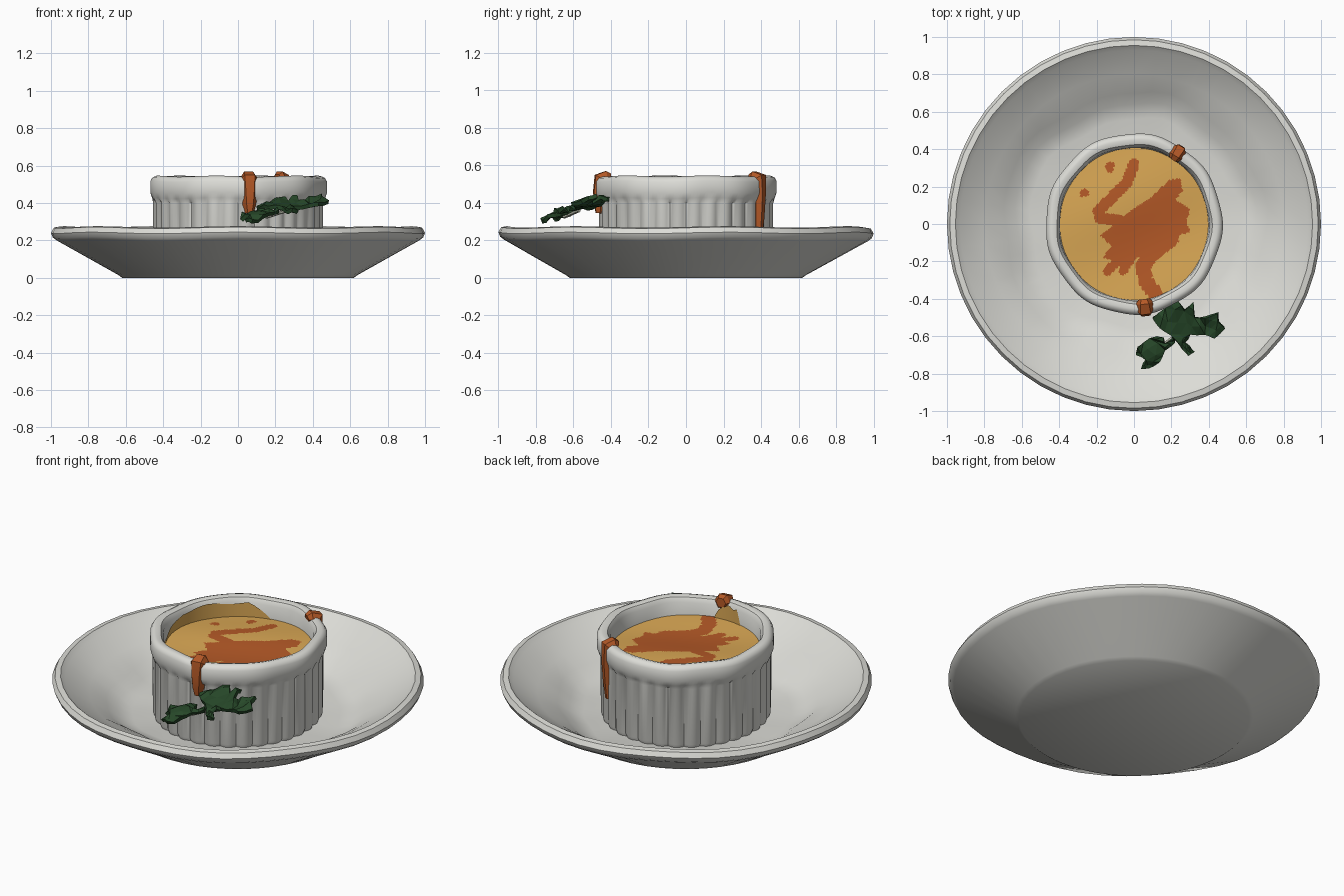
import bpy, bmesh, math, random
from math import sin, cos, pi, radians
from mathutils import Vector
from mathutils.geometry import intersect_point_line

random.seed(4)
cube = bpy.data.objects.get("Cube")
if cube:
    bpy.data.objects.remove(cube, do_unlink=True)


def material(name, r, g, b):
    m = bpy.data.materials.new(name)
    m.use_nodes = True
    m.diffuse_color = (r, g, b, 1)
    node = next(n for n in m.node_tree.nodes if n.type == 'BSDF_PRINCIPLED')
    node.inputs["Base Color"].default_value = (r, g, b, 1)
    node.inputs["Roughness"].default_value = 0.6
    return m


WHITE = material("white ceramic", .72, .72, .68)
GOLD = material("golden custard", .70, .39, .09)
SAUCE = material("caramel sauce", .46, .1, .02)
GREEN = material("herb green", .02, .065, .022)
STEM = material("pale stem", .5, .52, .42)


def finish(bm, name, mats, angle=40):
    """Turn a bmesh into a shaded object."""
    bmesh.ops.recalc_face_normals(bm, faces=bm.faces)
    mesh = bpy.data.meshes.new(name)
    bm.to_mesh(mesh)
    bm.free()
    obj = bpy.data.objects.new(name, mesh)
    bpy.context.collection.objects.link(obj)
    for m in mats:
        mesh.materials.append(m)
    if angle:
        bpy.ops.object.select_all(action='DESELECT')
        obj.select_set(True)
        bpy.context.view_layer.objects.active = obj
        bpy.ops.object.shade_smooth_by_angle(angle=radians(angle))
    return obj


def revolve(profile, segments, shape):
    """Spin (r, z) points; shape(r, z, angle) returns the adjusted r, z."""
    bm = bmesh.new()
    rings = []
    for r, z in profile:
        if r == 0:
            rings.append([bm.verts.new((0, 0, z))] * segments)
            continue
        ring = []
        for i in range(segments):
            a = 2 * pi * i / segments
            rr, zz = shape(r, z, a)
            ring.append(bm.verts.new((rr * cos(a), rr * sin(a), zz)))
        rings.append(ring)
    for low, high in zip(rings, rings[1:]):
        for i in range(segments):
            j = (i + 1) % segments
            corners = dict.fromkeys((low[i], low[j], high[j], high[i]))
            bm.faces.new(list(corners))
    return bm


# Plate: wide sloping rim, slightly uneven like hand-thrown ceramic
def plate_shape(r, z, a):
    if .5 < r < .8 and z > .04:
        r += .015 * sin(5 * a + 1) + .008 * sin(11 * a)
    elif r > .9:
        z += .004 * sin(7 * a)
    return r, z


plate_profile = [(0, 0), (.62, 0), (.64, .015), (.97, .2), (.99, .215), (1, .24),
                 (.985, .267), (.955, .272), (.93, .25), (.8, .175), (.7, .12),
                 (.64, .075), (.56, .05), (0, .05)]
finish(revolve(plate_profile, 48, plate_shape), "plate", [WHITE])


# Fluted cup with a plain rolled rim
def cup_shape(r, z, a):
    if r > .44 and z < .42:
        r -= .016 * (1 - abs(sin(16 * a)))
    elif z > .42:
        z += .003 * sin(6 * a)
        r += .004 * sin(9 * a + 2)
    return r * (1 + .025 * sin(a) ** 2), z


cup_profile = [(0, .045), (.445, .045), (.455, .07), (.456, .4), (.462, .425),
               (.472, .455), (.472, .515), (.46, .535), (.44, .543), (.415, .535),
               (.4, .51), (.395, .4), (0, .4)]
finish(revolve(cup_profile, 192, cup_shape), "fluted_cup", [WHITE])

# Custard surface with a poured sauce pattern chosen by face position
blob = [Vector(p) for p in (
    (-.1, 0), (-.02, .07), (.09, .14), (.18, .23), (.25, .25), (.26, .18), (.22, .13),
    (.3, .08), (.28, .01), (.3, -.04), (.22, -.07), (.14, -.12), (.08, -.2),
    (.02, -.18), (-.06, -.23), (-.1, -.2), (-.17, -.18), (-.12, -.12), (-.18, -.06))]
strokes = [
    (.03, [(0, .32), (-.04, .22), (-.12, .14), (-.19, .07), (-.18, .03), (-.08, .02)]),
    (.04, [(.2, -.08), (.1, -.16), (.05, -.22), (.06, -.3), (.11, -.37)]),
    (.025, [(-.06, -.17), (-.14, -.25)]), (.025, [(.0, -.16), (-.06, -.25)]),
    (.025, [(-.13, .3), (-.13, .31)]), (.02, [(-.27, .165), (-.26, .165)])]


def in_sauce(p):
    inside = False
    for a, b in zip(blob, blob[1:] + blob[:1]):
        if (a.y > p.y) != (b.y > p.y) and p.x < a.x + (b.x - a.x) * (p.y - a.y) / (b.y - a.y):
            inside = not inside
    if inside:
        return True
    for width, path in strokes:
        for a, b in zip(path, path[1:]):
            a, b = Vector(a), Vector(b)
            t = max(0, min(1, intersect_point_line(p, a, b)[1]))
            if (a.lerp(b, t) - p).length < width:
                return True
    return False


def custard_shape(r, z, a):
    x, y = r * cos(a), r * sin(a)
    return r * (1 + .025 * sin(a) ** 2), z + .01 * sin(9 * y - 4 * x) * (1 - r)


RINGS = 48
bm = revolve([(.4 * i / RINGS, .435) for i in range(RINGS + 1)], 160, custard_shape)
for f in bm.faces:
    f.material_index = int(in_sauce(f.calc_center_median().xy))
finish(bm, "custard", [GOLD, SAUCE])


# Custard smears clinging to the inside wall of the cup
def smear(name, start, end, top):
    bm = bmesh.new()
    steps = 24
    columns = []
    for i in range(steps + 1):
        t = i / steps
        a = radians(start + (end - start) * t)
        high = .43 + (top - .43) * min(1, 6 * t, 3 * (1 - t)) + .008 * sin(17 * t)
        r = .391 * (1 + .025 * sin(a) ** 2)
        columns.append([bm.verts.new((r * cos(a), r * sin(a), z)) for z in (.42, high)])
    for p, q in zip(columns, columns[1:]):
        bm.faces.new((p[0], q[0], q[1], p[1]))
    finish(bm, name, [GOLD])


smear("back_custard_smear", 98, 212, .515)
smear("front_custard_smear", -102, -76, .52)


# Sauce drips: chunky faceted runs over the rim, given as (distance, height, radius)
def drip(name, degrees, path):
    a = radians(degrees)
    curve = bpy.data.curves.new(name, 'CURVE')
    curve.dimensions = '3D'
    curve.bevel_depth = 1
    curve.bevel_resolution = 1
    curve.use_fill_caps = True
    spline = curve.splines.new('POLY')
    spline.points.add(len(path) - 1)
    for point, (r, z, size) in zip(spline.points, path):
        point.co = (r * cos(a), r * sin(a), z, 1)
        point.radius = size
    helper = bpy.data.objects.new(name + "_path", curve)
    bpy.context.collection.objects.link(helper)
    bpy.context.view_layer.update()
    bm = bmesh.new()
    mesh = helper.to_mesh()
    bm.from_mesh(mesh)
    helper.to_mesh_clear()
    bpy.data.objects.remove(helper, do_unlink=True)
    bmesh.ops.remove_doubles(bm, verts=bm.verts, dist=.0005)
    finish(bm, name, [SAUCE], 30)


drip("front_drip", -82.5, [(.405, .53, .03), (.425, .53, .046), (.45, .52, .055),
                           (.458, .46, .045), (.462, .39, .036), (.465, .345, .022)])
drip("back_drip", 58.5, [(.405, .53, .025), (.425, .535, .038), (.455, .525, .045),
                         (.46, .45, .034), (.455, .32, .03), (.452, .22, .02)])


# Herb sprig: crumpled cut leaves resting against the cup
def leaf_height(x, y):
    return .3 + .27 * (y + .77) + .12 * x


def leaf(name, outline):
    bm = bmesh.new()
    bm.faces.new([bm.verts.new((x, y, leaf_height(x, y))) for x, y in outline])
    bmesh.ops.triangulate(bm, faces=bm.faces)
    bmesh.ops.subdivide_edges(bm, edges=bm.edges, cuts=1, use_grid_fill=True)
    for v in bm.verts:
        v.co.z += random.uniform(-.018, .012)
    obj = finish(bm, name, [GREEN], 0)
    solid = obj.modifiers.new("thickness", 'SOLIDIFY')
    solid.thickness = .022
    solid.offset = 0


leaf("large_leaf", [(.1, -.5), (.17, -.45), (.235, -.41), (.27, -.46), (.315, -.42),
                    (.325, -.5), (.38, -.5), (.45, -.475), (.45, -.52), (.485, -.555),
                    (.43, -.61), (.38, -.59), (.3, -.59), (.27, -.63), (.32, -.68),
                    (.29, -.705), (.235, -.635), (.19, -.59), (.14, -.555)])
leaf("small_leaf", [(.02, -.66), (.085, -.61), (.155, -.605), (.165, -.645), (.21, -.61),
                    (.22, -.63), (.165, -.67), (.14, -.735), (.075, -.77), (.04, -.77),
                    (.065, -.725), (.02, -.7)])

# Stem joining the two leaves
start, end = Vector((.15, -.65, .325)), Vector((.26, -.57, .36))
bm = bmesh.new()
bmesh.ops.create_cone(bm, cap_ends=True, segments=6, radius1=.01, radius2=.01,
                      depth=(end - start).length)
stem = finish(bm, "leaf_stem", [STEM])
stem.location = (start + end) / 2
stem.rotation_euler = (end - start).to_track_quat('Z', 'Y').to_euler()
